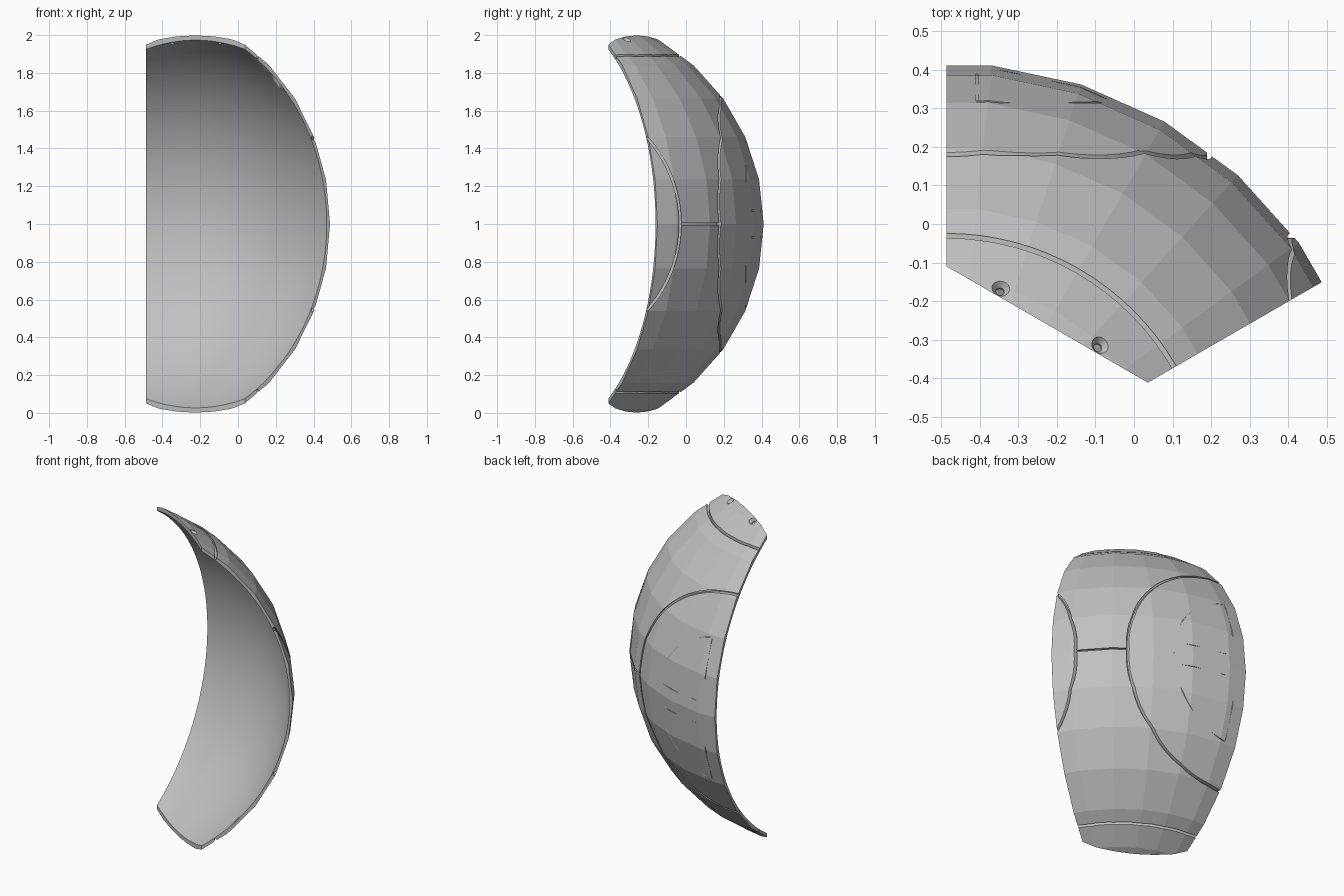
import bpy
import bmesh
from math import sin, cos, radians, pi, sqrt
from mathutils import Vector, Matrix

if "Cube" in bpy.data.objects:
    bpy.data.objects.remove(bpy.data.objects["Cube"], do_unlink=True)

CENTRE = Vector((-0.487, -0.7135, 1.0))   # centre of the sphere the shell belongs to
R_OUT, R_IN = 1.131, 1.105
CHORD = 0.523                             # distance of the end cut from the axis

grey = bpy.data.materials.new("plain_grey")
grey.use_nodes = True
colour = (0.53, 0.53, 0.53, 1)
grey.diffuse_color = colour
grey.node_tree.nodes["Principled BSDF"].inputs["Base Color"].default_value = colour


def loft(name, loops, closed=False, turn=Matrix()):
    """Solid through a row of equal loops, capped or joined end to start."""
    bm = bmesh.new()
    rows = [[bm.verts.new(CENTRE + turn @ Vector(p)) for p in loop] for loop in loops]
    pairs = list(zip(rows, rows[1:])) + ([(rows[-1], rows[0])] if closed else [])
    n = len(rows[0])
    for a, b in pairs:
        for i in range(n):
            j = (i + 1) % n
            bm.faces.new((a[i], a[j], b[j], b[i]))
    if not closed:
        bm.faces.new(rows[0])
        bm.faces.new(rows[-1])
    bmesh.ops.recalc_face_normals(bm, faces=bm.faces)
    mesh = bpy.data.meshes.new(name)
    bm.to_mesh(mesh)
    bm.free()
    mesh.materials.append(grey)
    obj = bpy.data.objects.new(name, mesh)
    bpy.context.collection.objects.link(obj)
    return obj


def circle(r, h, n):
    return [(r * cos(2 * pi * i / n), r * sin(2 * pi * i / n), h) for i in range(n)]


def ball(name, r, n):
    """Faceted ball with small flat poles."""
    rings = n // 2
    polar = [(i + 0.5) * pi / rings for i in range(rings)]
    return loft(name, [circle(r * sin(a), r * cos(a), n) for a in polar])


def ring(name, r0, r1, h0, h1, turn=Matrix(), start=0, end=360):
    """Square-section ring, or part of one, round the turned z axis."""
    full = end - start == 360
    steps = 96 if full else max(4, int((end - start) / 3))
    loops = []
    for i in range(steps + (0 if full else 1)):
        a = radians(start + (end - start) * i / steps)
        loops.append([(r * cos(a), r * sin(a), h)
                      for r, h in ((r0, h0), (r1, h0), (r1, h1), (r0, h1))])
    return loft(name, loops, full, turn)


# Turns that carry the z axis to the other axes
TO_X = Matrix(((0, 0, 1), (1, 0, 0), (0, 1, 0))).to_4x4()   # angle runs from y to z
TO_Y = Matrix(((0, 1, 0), (0, 0, 1), (1, 0, 0))).to_4x4()   # angle runs from z to x
DOWN = Matrix.Diagonal((1, 1, -1, 1))

# Shell body and the shapes that trim it
shell = ball("shell_panel", R_OUT, 30)
hollow = ball("hollow_cutter", R_IN, 120)
near = CHORD / cos(radians(30))
corners = [(0, near), (near * cos(radians(30)), near / 2),
           (2 * cos(radians(30)), 1), (2, 3), (0, 3)]
wedge = loft("wedge_cutter", [[(x, y, z) for x, y in corners] for z in (-2, 2)])

cutters = [(wedge, "INTERSECT"), (hollow, "DIFFERENCE")]


def cut(obj):
    cutters.append((obj, "DIFFERENCE"))


# Round panel seams about each axis
for axis, turn in (("top", Matrix()), ("bottom", DOWN), ("side", TO_X), ("back", TO_Y)):
    cut(ring(axis + "_seam_cutter", 0.677, 0.689, 0.876, 1.1, turn))

# Straight seam joining the side and back circles
cut(ring("middle_seam_cutter", 1.113, 1.2, -0.005, 0.005, start=37.5, end=52.5))

# Faint engraving inside the back circle
cut(ring("engraved_arc_cutter", 0.453, 0.461, 1.0275, 1.2, TO_Y, 10, 170))
for s in (1, -1):
    cut(ring("engraved_step_cutter", 1.119, 1.2, 0.076, 0.082, TO_X,
             *sorted((s * 11, s * 23))))
    z = s * 0.07
    cut(ring("engraved_bar_cutter", sqrt(1.121 ** 2 - z * z), 1.2, z - 0.003, z + 0.003,
             start=66, end=83))

# Two countersunk screw holes in the top end
for lon in (75.5, 45):
    out = Vector((0.5 * cos(radians(lon)), 0.5 * sin(radians(lon)), sqrt(0.75)))
    turn = out.to_track_quat("Z", "Y").to_matrix().to_4x4()
    steps = ((0.011, 1.05), (0.011, 1.112), (0.023, 1.128), (0.023, 1.16))
    cut(loft("screw_hole_cutter", [circle(r, h, 20) for r, h in steps], turn=turn))

# Apply the cuts and drop the helpers
for obj, kind in cutters:
    mod = shell.modifiers.new(obj.name, "BOOLEAN")
    mod.operation = kind
    mod.solver = "EXACT"
    mod.object = obj
    obj.hide_render = True
bpy.context.view_layer.update()
graph = bpy.context.evaluated_depsgraph_get()
mesh = bpy.data.meshes.new_from_object(shell.evaluated_get(graph))
shell.modifiers.clear()
shell.data = mesh
mesh.name = "shell_panel"
for obj, kind in cutters:
    bpy.data.objects.remove(obj, do_unlink=True)

# Smooth inside, faceted outside
mesh.materials.clear()
mesh.materials.append(grey)
for face in mesh.polygons:
    face.material_index = 0
    inward = (CENTRE - face.center).normalized()
    face.use_smooth = face.normal.dot(inward) > 0.95 and (face.center - CENTRE).length < R_IN + 0.002
